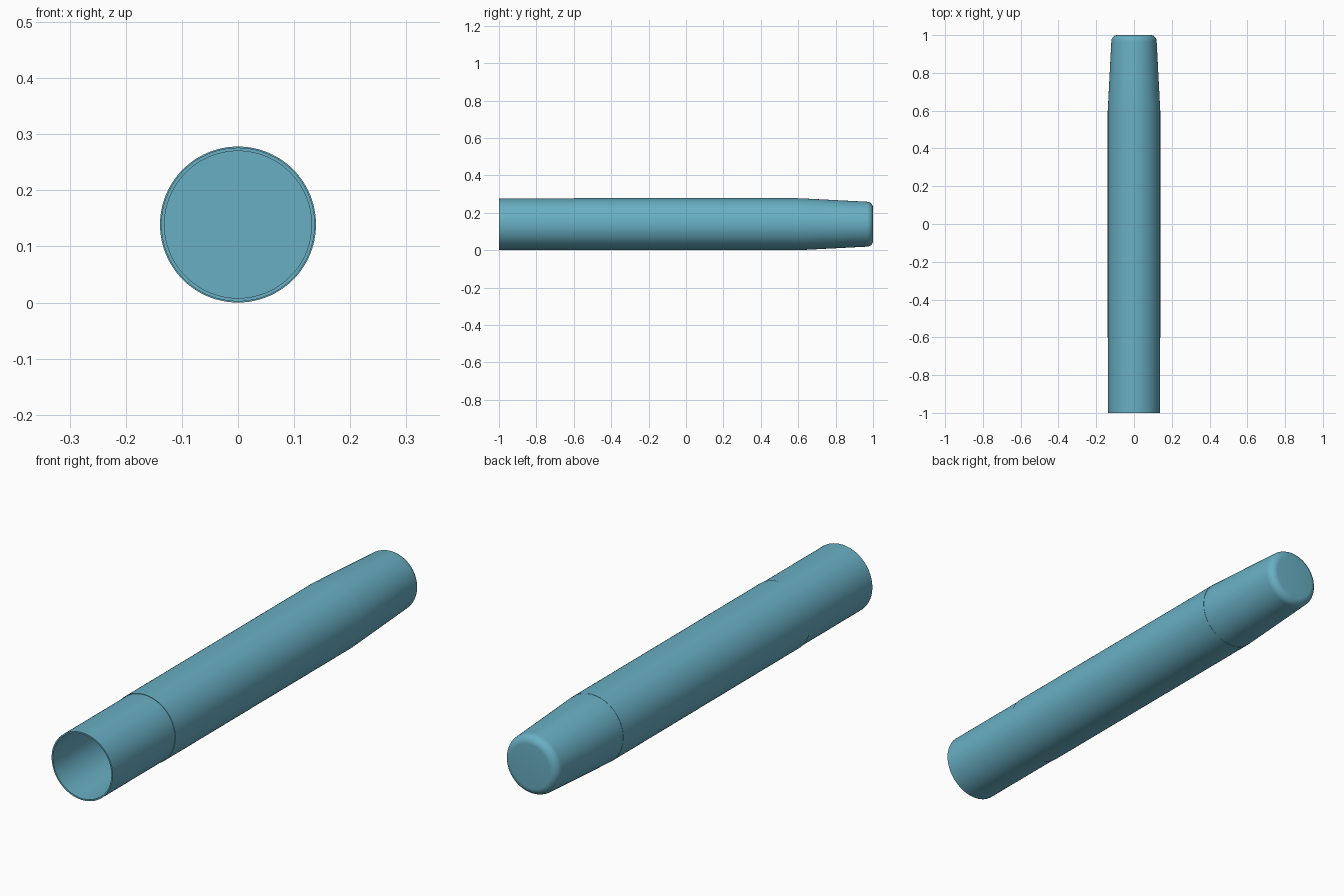
import bpy, bmesh
from math import cos, sin, pi
from mathutils import Vector

cube = bpy.data.objects.get("Cube")
if cube:
    bpy.data.objects.remove(cube, do_unlink=True)

RADIUS = 0.139
BORE = 0.131
SEGMENTS = 96

# Teal plastic
teal = bpy.data.materials.new("teal")
teal.use_nodes = True
color = (0.14, 0.43, 0.55, 1)
teal.diffuse_color = color
teal.node_tree.nodes["Principled BSDF"].inputs["Base Color"].default_value = color


def lathe(name, profile, closed):
    """Spin (radius, y) points about the long axis."""
    bm = bmesh.new()
    verts = [bm.verts.new((r, y, 0)) for r, y in profile]
    pairs = list(zip(verts, verts[1:]))
    if closed:
        pairs.append((verts[-1], verts[0]))
    edges = [bm.edges.new(p) for p in pairs]
    bmesh.ops.spin(bm, geom=verts + edges, cent=Vector(), axis=(0, 1, 0),
                   angle=2 * pi, steps=SEGMENTS, use_merge=False)
    bmesh.ops.remove_doubles(bm, verts=bm.verts, dist=1e-5)
    bmesh.ops.recalc_face_normals(bm, faces=bm.faces)
    mesh = bpy.data.meshes.new(name)
    bm.to_mesh(mesh)
    bm.free()
    mesh.materials.append(teal)
    obj = bpy.data.objects.new(name, mesh)
    obj.location.z = RADIUS
    bpy.context.collection.objects.link(obj)
    bpy.ops.object.select_all(action='DESELECT')
    obj.select_set(True)
    bpy.context.view_layer.objects.active = obj
    bpy.ops.object.shade_smooth_by_angle(angle=pi / 6)
    return obj


def tube(name, outer, start, end):
    return lathe(name, [(BORE, start), (outer, start), (outer, end), (BORE, end)], True)


# Open front sleeve, a hair slimmer than the barrel
tube("front_sleeve", 0.137, -1, -0.6)
tube("barrel", RADIUS, -0.6, 0.6)

# Tapered closed tip with a rounded rim
fillet = 0.032
rim = 0.12
arc = [(rim - fillet + fillet * cos(a), 1 - fillet + fillet * sin(a))
       for a in (i * pi / 16 for i in range(9))]
lathe("tapered_tip", [(0, 0.6), (0.138, 0.6), (0.138, 0.62)] + arc + [(0, 1)], False)
